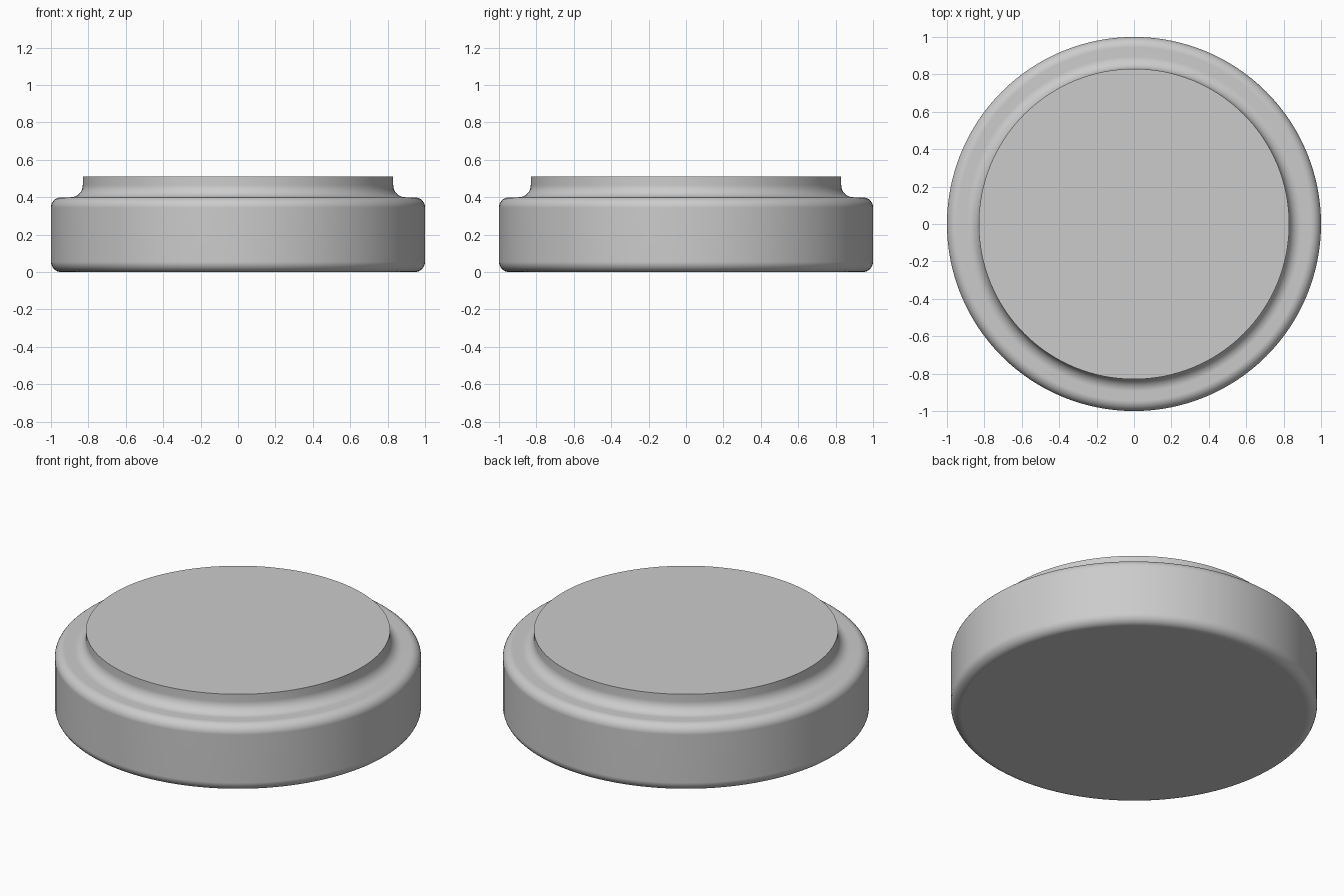
import bpy, bmesh
from math import sin, cos, pi, radians
from mathutils import Vector

cube = bpy.data.objects.get("Cube")
if cube:
    bpy.data.objects.remove(cube, do_unlink=True)

SEGMENTS = 128
BODY_R, BODY_TOP, EDGE_R = 1.0, 0.4, 0.055
CAP_R, CAP_TOP, FILLET_R = 0.83, 0.51, 0.065


def arc(r, z, radius, start, end, steps=8):
    """Points of a circular arc in the radius/height plane, angles in degrees."""
    angles = [radians(start + (end - start) * i / steps) for i in range(steps + 1)]
    return [(r + radius * cos(a), z + radius * sin(a)) for a in angles]


def make_material(name, value):
    mat = bpy.data.materials.new(name)
    mat.use_nodes = True
    colour = (value, value, value, 1)
    mat.diffuse_color = colour
    mat.node_tree.nodes["Principled BSDF"].inputs["Base Color"].default_value = colour
    return mat


def lathe(name, profile, mat):
    """Spin an open profile about z and close both ends with flat discs."""
    bm = bmesh.new()
    verts = [bm.verts.new((r, 0, z)) for r, z in profile]
    edges = [bm.edges.new(pair) for pair in zip(verts, verts[1:])]
    bmesh.ops.spin(bm, geom=verts + edges, cent=(0, 0, 0), axis=(0, 0, 1),
                   angle=2 * pi, steps=SEGMENTS, use_merge=False)
    bmesh.ops.remove_doubles(bm, verts=bm.verts[:], dist=1e-4)
    bmesh.ops.holes_fill(bm, edges=[e for e in bm.edges if e.is_boundary], sides=0)
    bmesh.ops.recalc_face_normals(bm, faces=bm.faces[:])
    mesh = bpy.data.meshes.new(name)
    bm.to_mesh(mesh)
    bm.free()
    mesh.materials.append(mat)
    obj = bpy.data.objects.new(name, mesh)
    bpy.context.collection.objects.link(obj)
    bpy.ops.object.select_all(action="DESELECT")
    obj.select_set(True)
    bpy.context.view_layer.objects.active = obj
    bpy.ops.object.shade_smooth_by_angle(angle=radians(30))
    # Keep the end discs perfectly flat
    for face in mesh.polygons:
        if len(face.vertices) > 4:
            face.use_smooth = False
    return obj


# Rounded drum with a raised disc, blended by a concave fillet
profile = (
    arc(BODY_R - EDGE_R, EDGE_R, EDGE_R, -90, 0)
    + arc(BODY_R - EDGE_R, BODY_TOP - EDGE_R, EDGE_R, 0, 90)
    + arc(CAP_R + FILLET_R, BODY_TOP + FILLET_R, FILLET_R, 270, 180)
    + [(CAP_R, CAP_TOP)]
)
stepped_disc = lathe("stepped_disc", profile, make_material("light grey", 0.6))
normals = stepped_disc.modifiers.new("flat_face_normals", "WEIGHTED_NORMAL")
normals.keep_sharp = True
